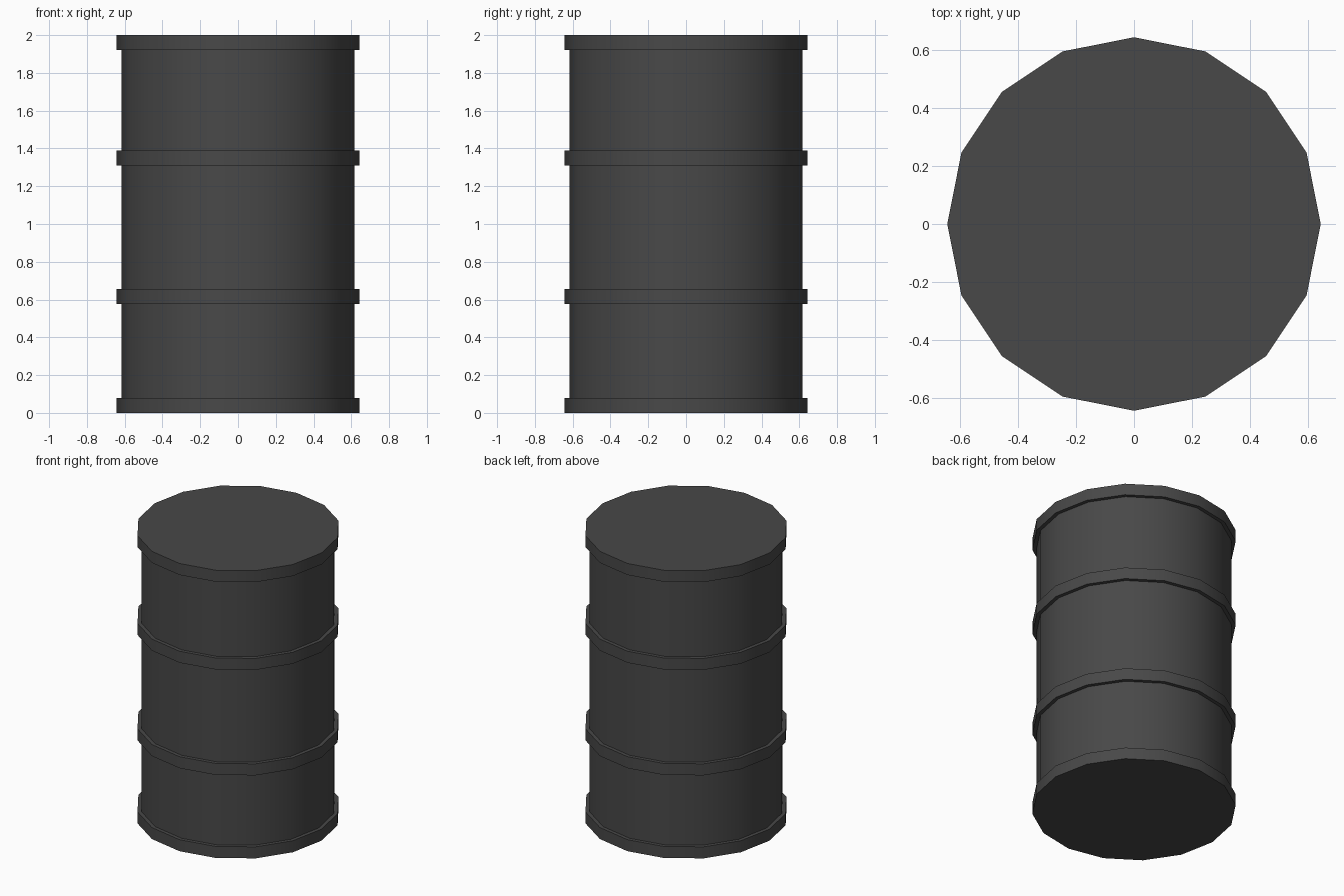
import bpy, bmesh, math

if "Cube" in bpy.data.objects:
    bpy.data.objects.remove(bpy.data.objects["Cube"])

SIDES = 16
R_BODY, R_BAND, HEIGHT = 0.618, 0.643, 2.0
BANDS = [(0.0, 0.08), (0.577, 0.657), (1.31, 1.39), (1.92, 2.0)]

# Dark painted steel
steel = bpy.data.materials.new("dark_grey_steel")
steel.diffuse_color = (0.065, 0.065, 0.065, 1)
steel.use_nodes = True
steel.node_tree.nodes["Principled BSDF"].inputs["Base Color"].default_value = steel.diffuse_color

# Side profile: raised bands stepping out from the drum wall
profile = []
for low, high in BANDS:
    if low > 0:
        profile.append((R_BODY, low))
    profile += [(R_BAND, low), (R_BAND, high)]
    if high < HEIGHT:
        profile.append((R_BODY, high))

# Drum shell: profile spun round z, closed by flat lids
bm = bmesh.new()
rings = []
for r, z in profile:
    rings.append([bm.verts.new((r * math.cos(2 * math.pi * i / SIDES),
                                r * math.sin(2 * math.pi * i / SIDES), z))
                  for i in range(SIDES)])
for a, b in zip(rings, rings[1:]):
    for i in range(SIDES):
        j = (i + 1) % SIDES
        bm.faces.new((a[i], a[j], b[j], b[i]))
bm.faces.new(rings[0][::-1])
bm.faces.new(rings[-1])
bmesh.ops.recalc_face_normals(bm, faces=bm.faces)

mesh = bpy.data.meshes.new("drum")
bm.to_mesh(mesh)
bm.free()
mesh.materials.append(steel)
drum = bpy.data.objects.new("drum", mesh)
bpy.context.collection.objects.link(drum)

# Smooth round the wall, sharp at the band steps and lids
bpy.context.view_layer.objects.active = drum
drum.select_set(True)
bpy.ops.object.shade_smooth_by_angle(angle=math.radians(35))
